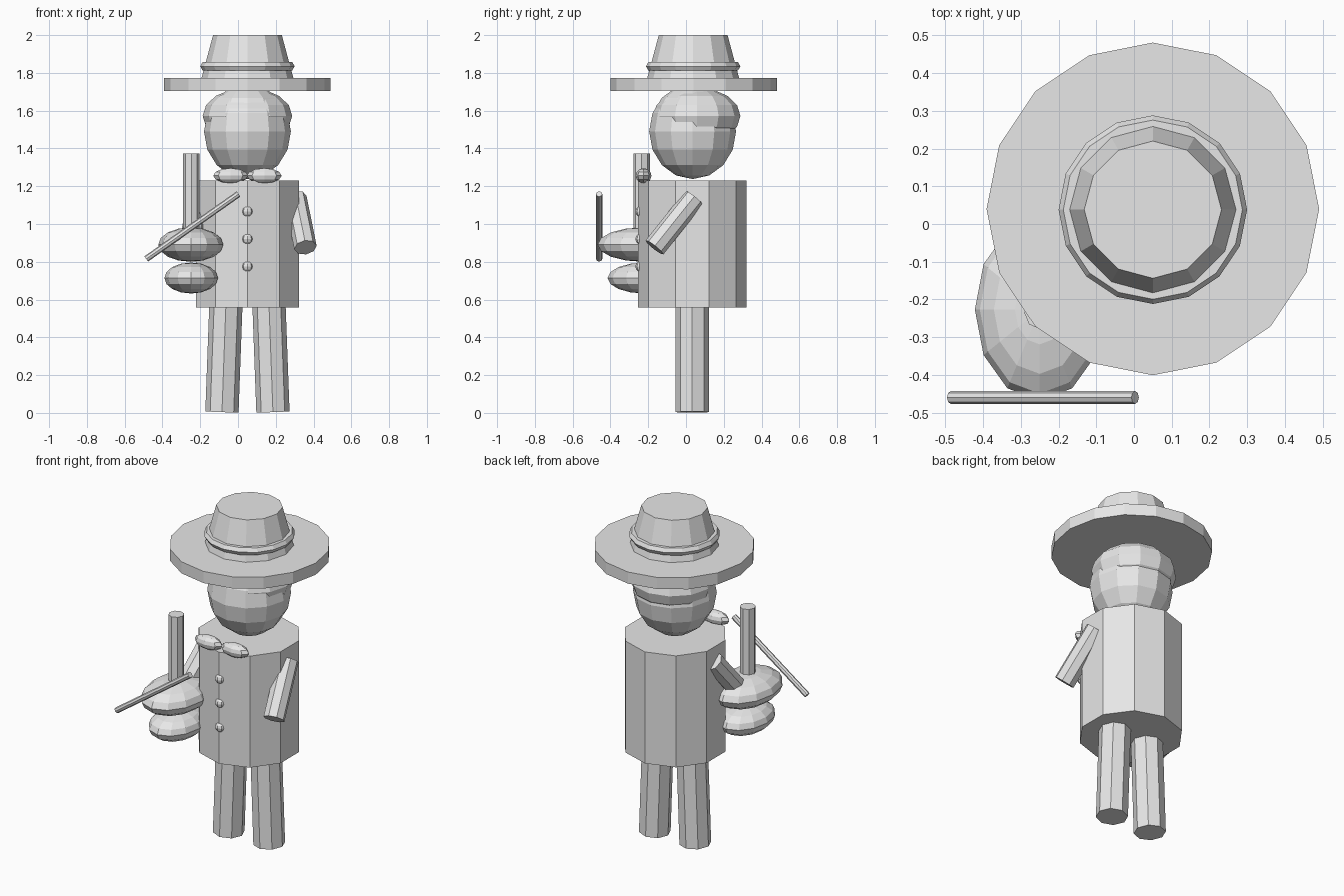
import bpy
from mathutils import Vector

if "Cube" in bpy.data.objects:
    bpy.data.objects.remove(bpy.data.objects["Cube"])

CX, CY = 0.05, 0.035  # axis of the figure

grey = bpy.data.materials.new("plain grey")
grey.diffuse_color = (0.8, 0.8, 0.8, 1)
grey.use_nodes = True
grey.node_tree.nodes["Principled BSDF"].inputs["Base Color"].default_value = grey.diffuse_color


def finish(name):
    ob = bpy.context.object
    ob.name = ob.data.name = name
    ob.data.materials.append(grey)
    return ob


def ball(name, centre, radii, segments=12, rings=8):
    bpy.ops.mesh.primitive_uv_sphere_add(segments=segments, ring_count=rings, radius=1, location=centre)
    bpy.context.object.scale = radii
    return finish(name)


def rod(name, start, end, r1, r2=None, sides=8):
    a, b = Vector(start), Vector(end)
    d = b - a
    bpy.ops.mesh.primitive_cone_add(vertices=sides, radius1=r1, radius2=r1 if r2 is None else r2,
                                    depth=d.length, location=(a + b) / 2)
    # shortest rotation keeps facets facing the axes
    ob = bpy.context.object
    ob.rotation_mode = 'QUATERNION'
    ob.rotation_quaternion = Vector((0, 0, 1)).rotation_difference(d)
    return finish(name)


# Body
rod("torso", (CX, 0.033, 0.558), (CX, 0.033, 1.23), 0.287, sides=10)
ball("head", (CX, CY, 1.49), (0.23, 0.23, 0.252))
ball("hair", (CX, 0.057, 1.572), (0.237, 0.231, 0.15))

# Hat
rod("hat_brim", (CX, 0.04, 1.703), (CX, 0.04, 1.773), 0.441, sides=16)
rod("hat_crown", (CX, 0.038, 1.74), (CX, 0.038, 2.0), 0.252, 0.182, sides=12)
bpy.ops.mesh.primitive_torus_add(major_segments=16, minor_segments=6, major_radius=0.225,
                                 minor_radius=0.025, location=(CX, 0.038, 1.835))
finish("hat_band")

# Limbs and bow tie, mirrored about the body axis
for side, s in (("right", -1), ("left", 1)):
    rod(side + "_leg", (CX + s * 0.135, 0.033, 0.004), (CX + s * 0.113, 0.033, 0.6), 0.088)
    rod(side + "_arm", (CX + s * 0.307, -0.167, 0.876), (CX + s * 0.254, 0.042, 1.138), 0.06)
    ball(side + "_tie_bow", (CX + s * 0.089, -0.225, 1.256), (0.092, 0.042, 0.04), 8, 6)

# Coat buttons
for i in range(3):
    ball("button_%d" % (i + 1), (CX, -0.238, 0.775 + i * 0.1455), (0.03, 0.03, 0.03), 8, 6)

# Fiddle and its bow
ball("fiddle_upper_body", (-0.25, -0.227, 0.891), (0.172, 0.241, 0.091))
ball("fiddle_lower_body", (-0.248, -0.219, 0.714), (0.142, 0.196, 0.082))
rod("fiddle_neck", (-0.247, -0.235, 0.9), (-0.247, -0.235, 1.373), 0.044)
rod("fiddle_bow", (-0.486, -0.46, 0.815), (0.003, -0.46, 1.159), 0.017)
